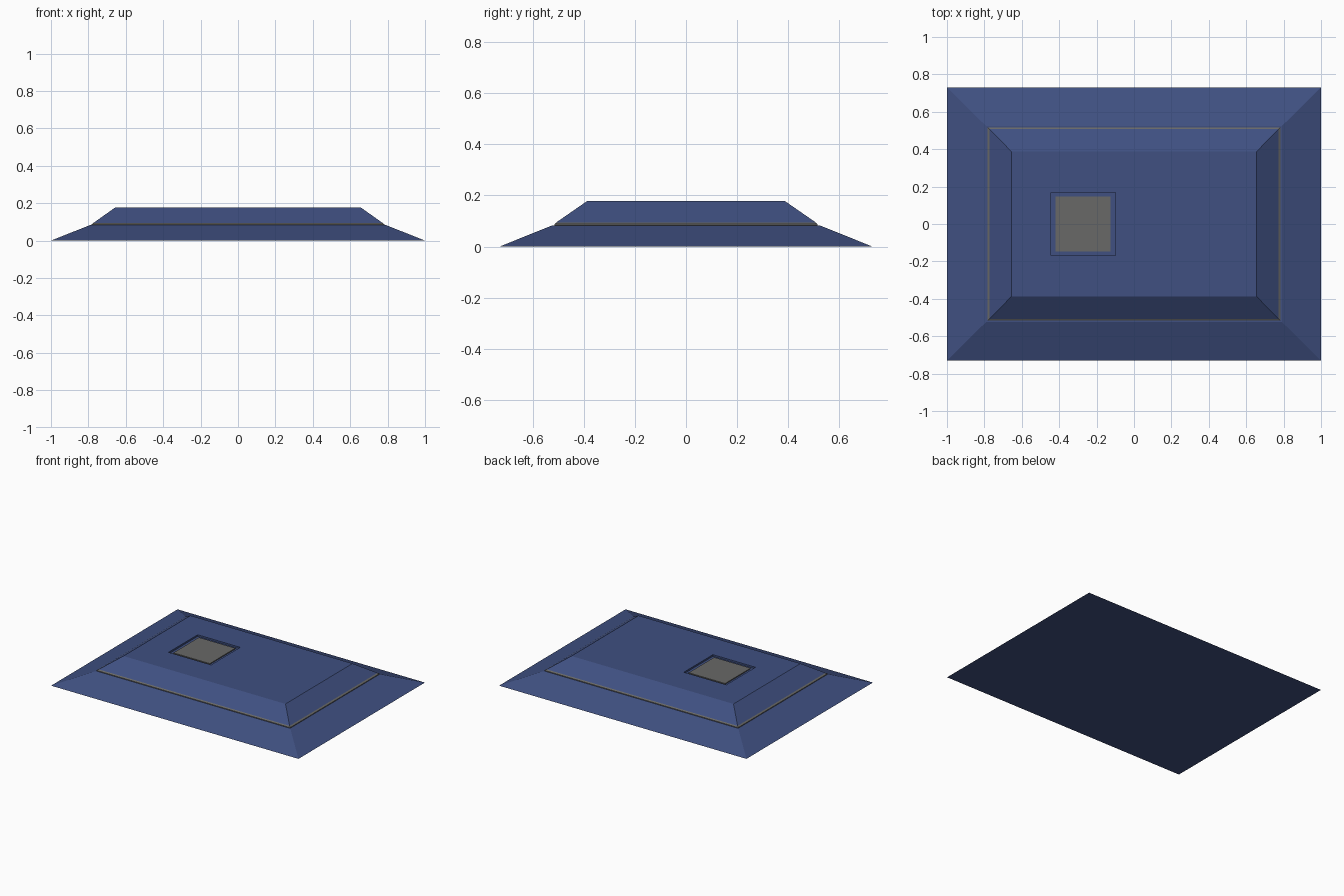
import bpy, bmesh

if "Cube" in bpy.data.objects:
    bpy.data.objects.remove(bpy.data.objects["Cube"])


def material(name, rgb):
    m = bpy.data.materials.new(name)
    m.diffuse_color = (*rgb, 1)
    m.use_nodes = True
    m.node_tree.nodes["Principled BSDF"].inputs["Base Color"].default_value = m.diffuse_color
    return m


blue = material("blue_roofing", (0.05, 0.08, 0.22))
grey = material("grey_trim", (0.14, 0.14, 0.135))


def stacked(name, rings, mat):
    """Solid from rectangular rings (half x, half y, z, centre x), capped at both ends."""
    bm = bmesh.new()
    loops = []
    for hx, hy, z, cx in rings:
        loops.append([bm.verts.new((cx + sx * hx, sy * hy, z))
                      for sx, sy in ((-1, -1), (1, -1), (1, 1), (-1, 1))])
    for a, b in zip(loops, loops[1:]):
        for i in range(4):
            j = (i + 1) % 4
            bm.faces.new((a[i], a[j], b[j], b[i]))
    bm.faces.new(loops[0][::-1])
    bm.faces.new(loops[-1])
    bmesh.ops.recalc_face_normals(bm, faces=bm.faces)
    mesh = bpy.data.meshes.new(name)
    bm.to_mesh(mesh)
    bm.free()
    mesh.materials.append(mat)
    ob = bpy.data.objects.new(name, mesh)
    bpy.context.collection.objects.link(ob)
    return ob


# wide, shallow lower slope
stacked("lower_roof", [(1, 0.73, 0, 0), (0.79, 0.523, 0.083, 0)], blue)

# grey band between the two slopes
stacked("trim_band", [(0.782, 0.515, 0.075, 0), (0.782, 0.515, 0.088, 0),
                      (0.768, 0.503, 0.096, 0)], grey)

# steeper upper slope, flat top with a shallow square recess
HX = -0.272
stacked("upper_roof", [(0.772, 0.507, 0.095, 0), (0.655, 0.387, 0.178, 0),
                       (0.172, 0.168, 0.178, HX), (0.172, 0.168, 0.166, HX)], blue)

# grey hatch panel sitting in the recess
stacked("hatch_panel", [(0.147, 0.147, 0.16, HX), (0.147, 0.147, 0.173, HX)], grey)
